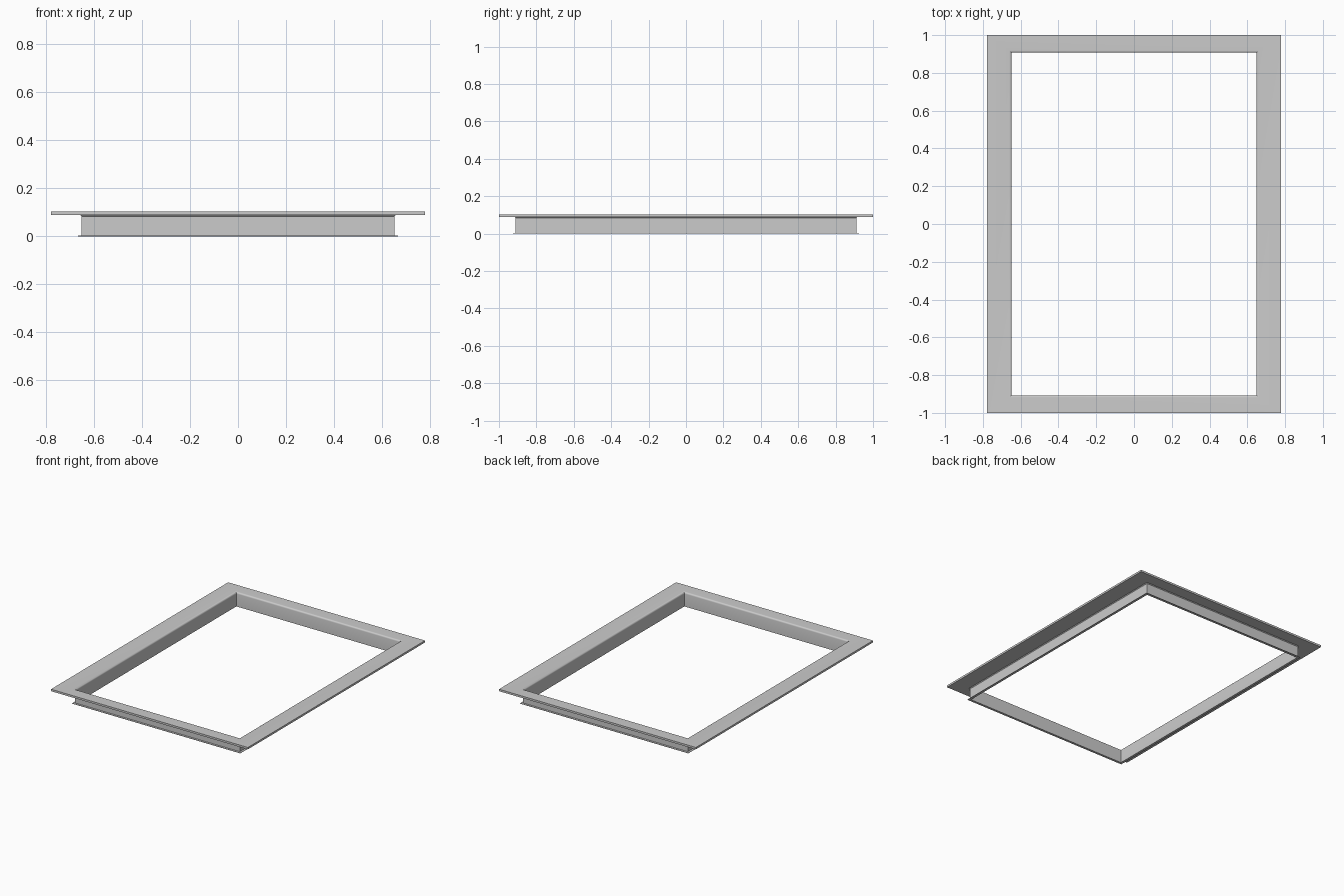
import bpy, bmesh, math

if "Cube" in bpy.data.objects:
    bpy.data.objects.remove(bpy.data.objects["Cube"])

HX, HY = 0.648, 0.907      # half size of the opening
FX, FY = 0.778, 1.0        # half size of the flange
TOP, UNDER = 0.102, 0.088  # flange top and underside
T = 0.004                  # sheet thickness of the wall
R = 0.012                  # fold radius between wall and flange


def ring(d, z):
    """Rectangle half sizes at distance d outside the opening."""
    return (HX + d, HY + d, z)


# Cross-section, running around the wall, lip and flange
profile = [ring(0, 0), ring(0, TOP - R)]
for i in range(1, 5):
    a = math.radians(22.5 * i)
    profile.append(ring(R - R * math.cos(a), TOP - R + R * math.sin(a)))
profile += [(FX, FY, TOP), (FX, FY, UNDER),
            ring(T + 0.005, UNDER), ring(T, UNDER - 0.005),
            ring(T, 0.004), ring(0.017, 0.003), ring(0.017, 0)]

# Sweep the section around the four mitred corners
bm = bmesh.new()
corners = [(-1, -1), (1, -1), (1, 1), (-1, 1)]
loops = [[bm.verts.new((sx * x, sy * y, z)) for sx, sy in corners]
         for x, y, z in profile]
for i, a in enumerate(loops):
    b = loops[(i + 1) % len(loops)]
    for k in range(4):
        n = (k + 1) % 4
        bm.faces.new((a[k], a[n], b[n], b[k]))
bmesh.ops.recalc_face_normals(bm, faces=bm.faces)
mesh = bpy.data.meshes.new("flanged_frame")
bm.to_mesh(mesh)
bm.free()
frame = bpy.data.objects.new("flanged_frame", mesh)
bpy.context.collection.objects.link(frame)

# Smooth fold, sharp edges
bpy.context.view_layer.objects.active = frame
frame.select_set(True)
bpy.ops.object.shade_smooth_by_angle(angle=math.radians(30))
